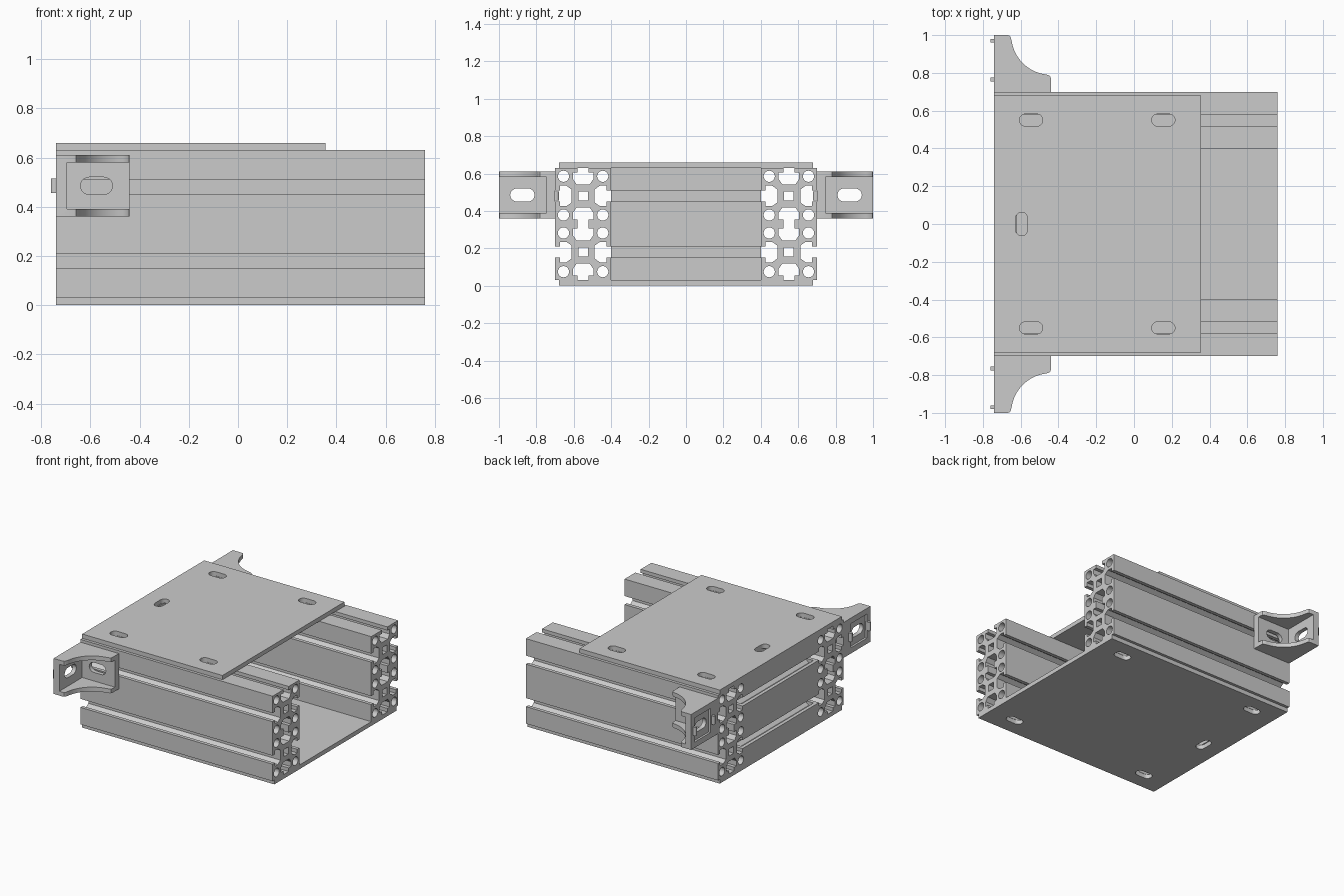
import bpy, bmesh
from math import sin, cos, pi, radians
from mathutils import Matrix, Vector

if "Cube" in bpy.data.objects:
    bpy.data.objects.remove(bpy.data.objects["Cube"])


def extrude(name, loops, lo, hi, u=(1, 0, 0), v=(0, 1, 0), origin=(0, 0, 0)):
    """Extrude closed 2D loops (inner loops become holes) from lo to hi along u x v."""
    cu = bpy.data.curves.new(name, 'CURVE')
    cu.dimensions, cu.fill_mode = '2D', 'BOTH'
    cu.extrude = (hi - lo) / 2
    for pts in loops:
        sp = cu.splines.new('POLY')
        sp.points.add(len(pts) - 1)
        for p, (a, b) in zip(sp.points, pts):
            p.co = (a, b, 0, 1)
        sp.use_cyclic_u = True
    tmp = bpy.data.objects.new(name + "_tmp", cu)
    bpy.context.collection.objects.link(tmp)
    bpy.context.view_layer.update()
    me = bpy.data.meshes.new_from_object(
        tmp.evaluated_get(bpy.context.evaluated_depsgraph_get()))
    bpy.data.objects.remove(tmp)
    u, v = Vector(u), Vector(v)
    w = u.cross(v)
    m = Matrix((u, v, w)).transposed().to_4x4()
    m.translation = Vector(origin) + w * (lo + hi) / 2
    me.transform(m)
    bm = bmesh.new()
    bm.from_mesh(me)
    bmesh.ops.remove_doubles(bm, verts=bm.verts, dist=1e-5)
    bmesh.ops.recalc_face_normals(bm, faces=bm.faces)
    bm.to_mesh(me)
    bm.free()
    me.name = name
    ob = bpy.data.objects.new(name, me)
    bpy.context.collection.objects.link(ob)
    return ob


def rect(x0, x1, y0, y1):
    return [(x0, y0), (x1, y0), (x1, y1), (x0, y1)]


def circle(cx, cy, r, n=20):
    return [(cx + r * cos(2 * pi * i / n), cy + r * sin(2 * pi * i / n)) for i in range(n)]


def slot(cx, cy, half, r, along_y=False, n=10):
    pts = []
    for side in (0, 1):
        for i in range(n + 1):
            t = pi * i / n - pi / 2 + pi * side
            pts.append((r * cos(t) + (half - r) * (1 - 2 * side), r * sin(t)))
    return [(cx - b, cy + a) if along_y else (cx + a, cy + b) for a, b in pts]


def active(ob):
    bpy.ops.object.select_all(action='DESELECT')
    ob.select_set(True)
    bpy.context.view_layer.objects.active = ob


def smooth(ob):
    active(ob)
    bpy.ops.object.shade_smooth_by_angle(angle=radians(30))


def cut(ob, cutter):
    mod = ob.modifiers.new("cut", 'BOOLEAN')
    mod.operation, mod.solver, mod.object = 'DIFFERENCE', 'EXACT', cutter
    active(ob)
    bpy.ops.object.modifier_apply(modifier=mod.name)
    bpy.data.objects.remove(cutter)


# T-slot cross-section: half width and depth of the groove
GROOVE = [(.03, 0), (.03, .025), (.055, .025), (.055, .06), (.035, .088)]


def beam_section():
    outline = []
    sides = [((-.15, -.3), (1, 0), [(0, -.3)]),
             ((.15, -.3), (0, 1), [(.15, -.15), (.15, .15)]),
             ((.15, .3), (-1, 0), [(0, .3)]),
             ((-.15, .3), (0, -1), [(-.15, .15), (-.15, -.15)])]
    for corner, (tx, ty), notches in sides:
        outline.append(corner)
        for cx, cy in notches:
            half = [(-w, d) for w, d in GROOVE] + [(w, d) for w, d in reversed(GROOVE)]
            outline += [(cx + tx * w - ty * d, cy + ty * w + tx * d) for w, d in half]
    g = GROOVE[1:]
    middle = (g + [(-w, d) for w, d in reversed(g)] + [(-w, -d) for w, d in g]
              + [(w, -d) for w, d in reversed(g)])
    cores = [rect(-.025, .025, c - .025, c + .025) for c in (-.15, .15)]
    holes = [circle(a, b, .03) for a in (-.105, .105) for b in (-.255, -.048, .048, .255)]
    return [outline, middle] + cores + holes


# Side beams and rear crossbeam
section = beam_section()
for side, s in (("front", -1), ("back", 1)):
    smooth(extrude(side + "_side_beam", section, -.74, .76,
                   (0, 1, 0), (0, 0, 1), (0, s * .55, .33)))
smooth(extrude("cross_beam", section, -.40, .40, (1, 0, 0), (0, 0, 1), (-.59, 0, .33)))

# Cover plates with slotted holes
for name, x1, xh, z in (("top_plate", .355, .155, .63), ("bottom_plate", .76, .56, 0)):
    holes = [slot(x, y, .062, .032) for x in (-.545, xh) for y in (-.55, .55)]
    holes.append(slot(-.595, 0, .062, .032, True))
    smooth(extrude(name, [rect(-.74, x1, -.68, .68)] + holes, z, z + .03))

# Corner brackets: gusset outline in the two leg directions
arc = [(.3 + .21 * cos(radians(t)), .3 + .21 * sin(radians(t))) for t in range(-98, -173, -4)]
gusset = ([(0, 0), (.3, 0), (.3, .07), (.297, .081), (.288, .088)] + arc
          + [(.088, .288), (.081, .297), (.07, .3), (0, .3)])
for side, s in (("front", -1), ("back", 1)):
    def place(pts):
        return [(-.74 + a, s * (.70 + b)) for a, b in pts]

    br = extrude(side + "_bracket", [place(gusset)], .36, .61)
    cut(br, extrude("pocket", [place(rect(.045, .4, .045, .4))], .39, .58))
    # bolt slots and shallow recess in each leg
    cut(br, extrude("slot_a", [slot(s * .875, .485, .065, .035)], -.80, -.60,
                    (0, 1, 0), (0, 0, 1)))
    cut(br, extrude("slot_b", [slot(-.575, .485, .065, .035)], -.1, .1,
                    (1, 0, 0), (0, 0, 1), (0, s * .70, 0)))
    cut(br, extrude("recess_a", [place(rect(-.05, .015, .085, .26))], .40, .57))
    cut(br, extrude("recess_b", [place(rect(.085, .26, -.05, .015))], .40, .57))
    smooth(br)
    # locating tabs
    for i, c in enumerate((.065, .27)):
        extrude(f"{side}_bracket_end_tab_{i}",
                [place(rect(-.02, .01, c - .01, c + .01))], .455, .515)
        extrude(f"{side}_bracket_beam_tab_{i}",
                [place(rect(c - .01, c + .01, -.02, .01))], .455, .505)
